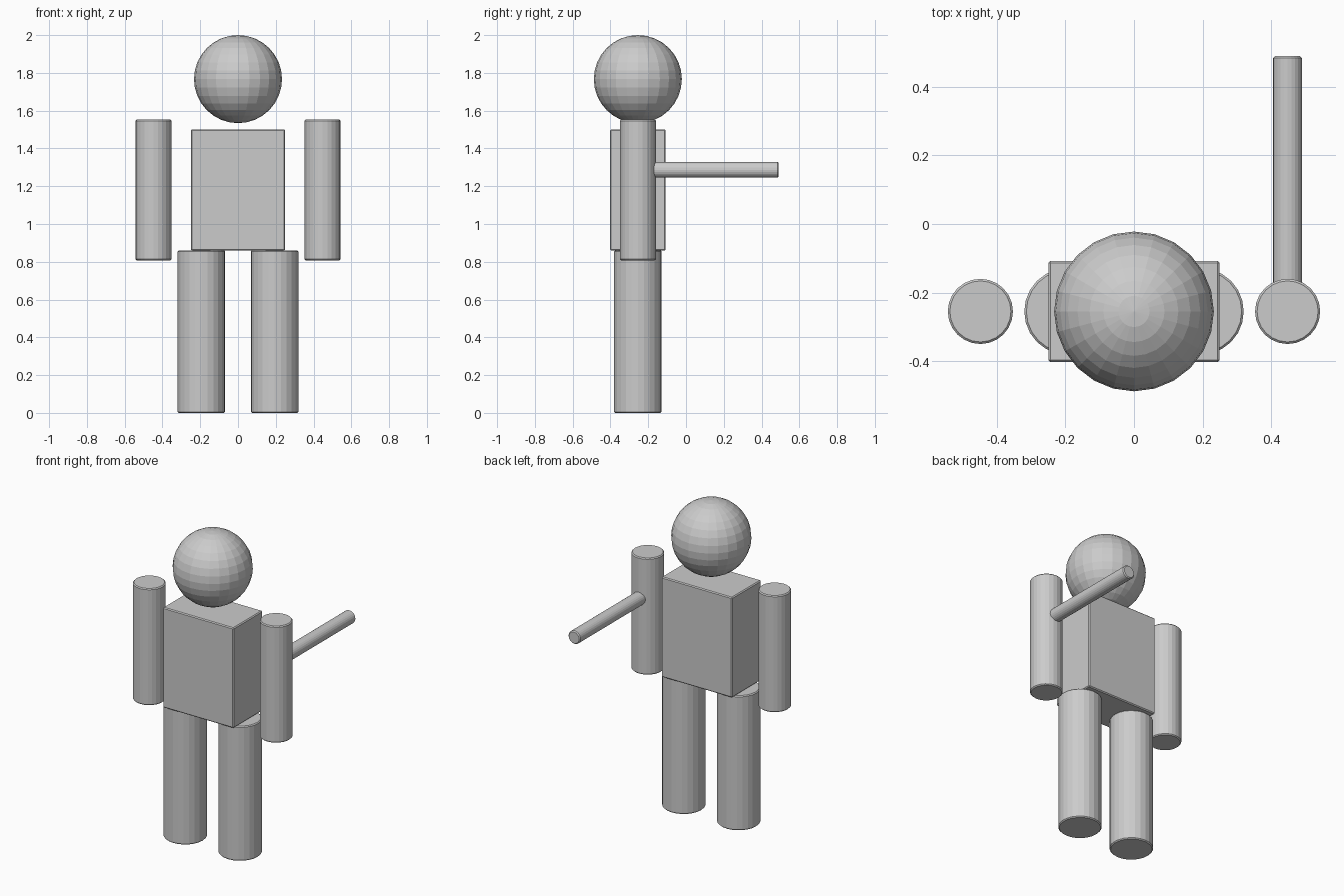
import bpy
import math

default = bpy.data.objects.get("Cube")
if default:
    bpy.data.objects.remove(default, do_unlink=True)

grey = bpy.data.materials.new("light grey")
grey.use_nodes = True
COLOUR = (0.6, 0.6, 0.6, 1)
grey.diffuse_color = COLOUR
grey.node_tree.nodes["Principled BSDF"].inputs["Base Color"].default_value = COLOUR

BODY_Y = -0.255  # depth of the figure's centre line


def finish(name, bevel=0.006):
    """Name and colour the active object and soften its rims."""
    obj = bpy.context.object
    obj.name = name
    obj.data.materials.append(grey)
    if bevel:
        mod = obj.modifiers.new("Soft rim", "BEVEL")
        mod.width = bevel
        mod.segments = 1
        mod.limit_method = "ANGLE"
        mod.angle_limit = math.radians(40)
    return obj


def cylinder(name, radius, length, location, rotation=(0, 0, 0)):
    bpy.ops.mesh.primitive_cylinder_add(
        vertices=24, radius=radius, depth=length, location=location, rotation=rotation)
    return finish(name)


# Head
bpy.ops.mesh.primitive_uv_sphere_add(
    segments=24, ring_count=16, radius=0.233, location=(0, BODY_Y, 1.767))
finish("head", bevel=0)

# Torso
bpy.ops.mesh.primitive_cube_add(size=1, location=(0, BODY_Y, 1.18))
bpy.context.object.scale = (0.5, 0.295, 0.64)
bpy.ops.object.transform_apply(location=False, rotation=False, scale=True)
finish("torso")

# Arms and legs
for side, s in (("left", 1), ("right", -1)):
    cylinder(side + "_arm", 0.095, 0.745, (s * 0.448, BODY_Y, 1.18))
    cylinder(side + "_leg", 0.126, 0.86, (s * 0.194, BODY_Y, 0.43))

# Rod reaching back from the left arm
cylinder("rod", 0.042, 0.70, (0.448, 0.14, 1.287), (math.radians(90), 0, 0))
